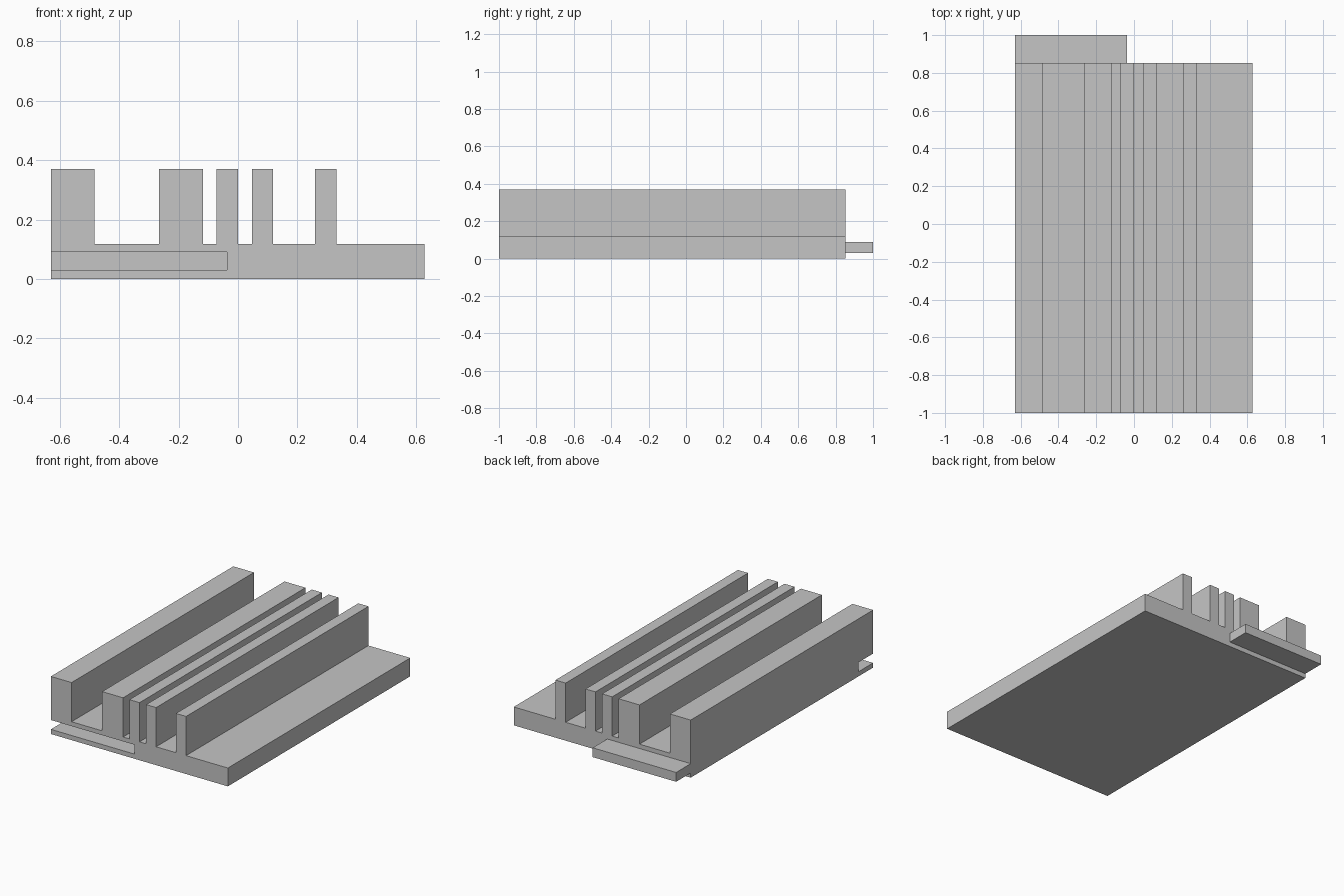
import bpy
import bmesh

cube = bpy.data.objects.get("Cube")
if cube:
    bpy.data.objects.remove(cube, do_unlink=True)

grey = bpy.data.materials.new("plain grey")
grey.use_nodes = True
colour = (0.56, 0.56, 0.56, 1)
grey.diffuse_color = colour
grey.node_tree.nodes["Principled BSDF"].inputs["Base Color"].default_value = colour

LEFT, RIGHT = -0.63, 0.628
FRONT, BACK, TIP = -1.0, 0.852, 1.0
BASE_TOP, RIB_TOP = 0.118, 0.37
JOINT_X, JOINT_Z = -0.037, (0.03, 0.09)


def extrude_profile(name, points, y0, y1):
    """Extrude an x-z outline from y0 to y1."""
    bm = bmesh.new()
    face = bm.faces.new([bm.verts.new((x, y0, z)) for x, z in points])
    grown = bmesh.ops.extrude_face_region(bm, geom=[face])["geom"]
    verts = [g for g in grown if isinstance(g, bmesh.types.BMVert)]
    bmesh.ops.translate(bm, verts=verts, vec=(0, y1 - y0, 0))
    bmesh.ops.recalc_face_normals(bm, faces=bm.faces)
    mesh = bpy.data.meshes.new(name)
    bm.to_mesh(mesh)
    bm.free()
    mesh.materials.append(grey)
    obj = bpy.data.objects.new(name, mesh)
    bpy.context.collection.objects.link(obj)
    return obj


def rectangle(x0, x1, z0, z1):
    return [(x0, z0), (x1, z0), (x1, z1), (x0, z1)]


# Ribbed body: two wide ribs and three narrow ones on a flat base
ribs = [(LEFT, -0.483), (-0.266, -0.117), (-0.072, 0.0),
        (0.047, 0.118), (0.259, 0.331)]
outline = [(RIGHT, BASE_TOP), (RIGHT, 0), (LEFT, 0)]
for a, b in ribs:
    if a > LEFT:
        outline.append((a, BASE_TOP))
    outline += [(a, RIB_TOP), (b, RIB_TOP), (b, BASE_TOP)]
body = extrude_profile("ribbed_body", outline, FRONT, BACK)

# Slot in the front edge, open at the side
cutter = extrude_profile("slot_cutter", rectangle(LEFT - 0.1, JOINT_X, *JOINT_Z),
                         FRONT - 0.1, FRONT + TIP - BACK)
cutter.hide_render = True
cut = body.modifiers.new("front_slot", "BOOLEAN")
cut.operation = "DIFFERENCE"
cut.solver = "EXACT"
cut.object = cutter
bpy.context.view_layer.objects.active = body
bpy.ops.object.modifier_apply(modifier=cut.name)
bpy.data.objects.remove(cutter, do_unlink=True)

# Matching tongue on the back edge
extrude_profile("back_tongue", rectangle(LEFT, JOINT_X, *JOINT_Z), BACK, TIP)
